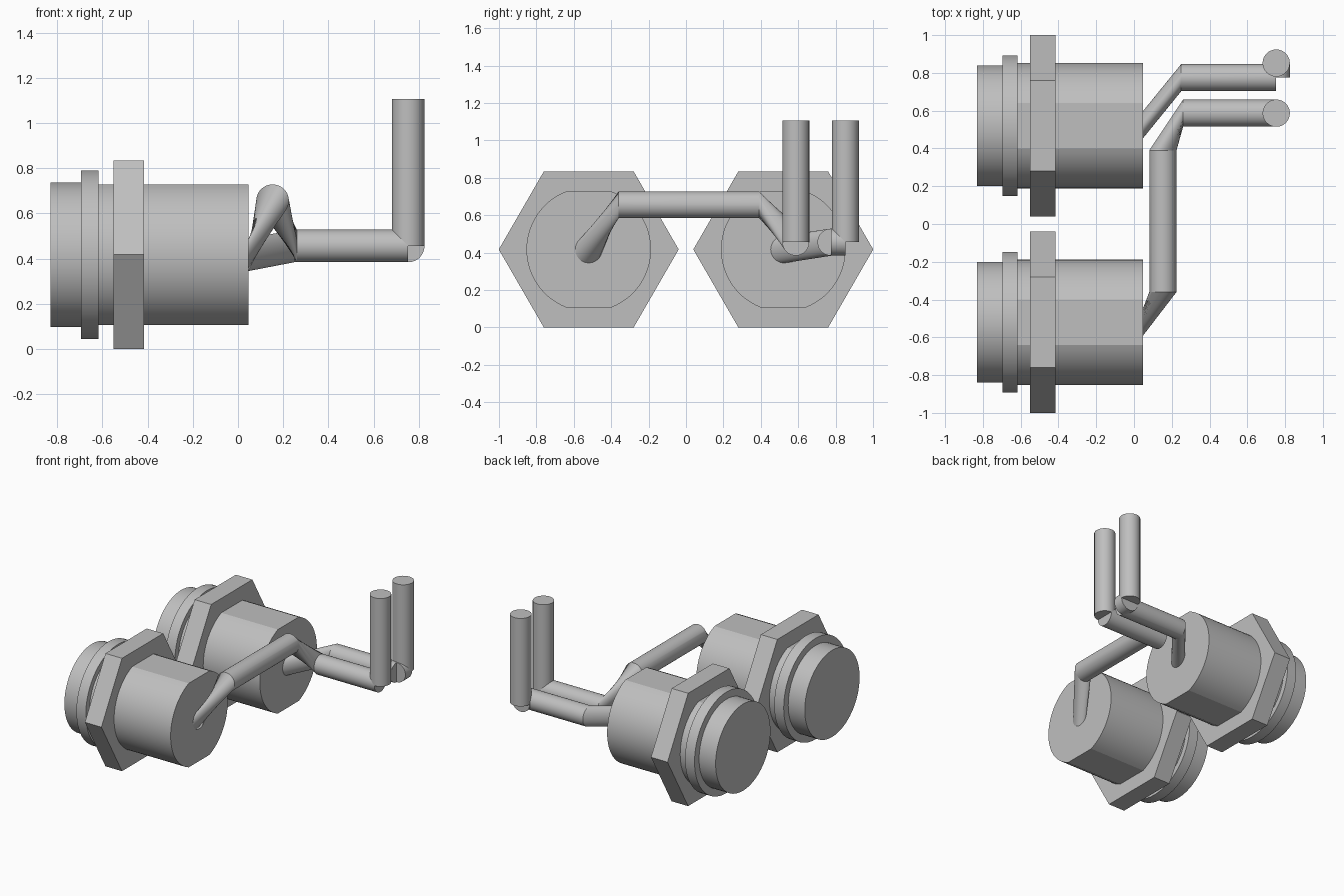
import bpy
import bmesh
from math import radians, cos, sin, asin, tau
from mathutils import Vector

cube = bpy.data.objects.get("Cube")
if cube:
    bpy.data.objects.remove(cube, do_unlink=True)

# One plain grey metal
metal = bpy.data.materials.new("grey metal")
metal.use_nodes = True
GREY = (0.52, 0.52, 0.52, 1)
metal.diffuse_color = GREY
metal.node_tree.nodes["Principled BSDF"].inputs["Base Color"].default_value = GREY

# In-plane axes for a cross-section that faces along x, y or z
FRAMES = {
    "x": (Vector((0, 1, 0)), Vector((0, 0, 1))),
    "y": (Vector((-1, 0, 0)), Vector((0, 0, 1))),
    "z": (Vector((1, 0, 0)), Vector((0, 1, 0))),
}


def circle(r, sides=48):
    return [(r * cos(tau * i / sides), r * sin(tau * i / sides)) for i in range(sides)]


def flatted_circle(r, half_height, steps=28):
    """Circle with its top and bottom cut flat."""
    a = asin(half_height / r)
    arc = [-a + 2 * a * i / steps for i in range(steps + 1)]
    right = [(r * cos(t), r * sin(t)) for t in arc]
    return right + [(-y, -z) for y, z in right]


def loft(name, section, stations):
    """Skin one cross-section through (centre, facing axis) stations, capped."""
    bm = bmesh.new()
    rings = []
    for centre, axis in stations:
        u, v = FRAMES[axis]
        rings.append([bm.verts.new(Vector(centre) + u * a + v * b) for a, b in section])
    n = len(section)
    for low, high in zip(rings, rings[1:]):
        for i in range(n):
            j = (i + 1) % n
            bm.faces.new((low[i], low[j], high[j], high[i]))
    bm.faces.new(rings[0][::-1])
    bm.faces.new(rings[-1])
    bmesh.ops.recalc_face_normals(bm, faces=bm.faces)
    mesh = bpy.data.meshes.new(name)
    bm.to_mesh(mesh)
    bm.free()
    mesh.materials.append(metal)
    obj = bpy.data.objects.new(name, mesh)
    bpy.context.collection.objects.link(obj)
    bpy.ops.object.select_all(action="DESELECT")
    obj.select_set(True)
    bpy.context.view_layer.objects.active = obj
    bpy.ops.object.shade_smooth_by_angle(angle=radians(16))
    return obj


# Two identical threaded fittings, lying along x
AXIS_Z = 0.417
PARTS = [
    ("end_cap", circle(0.32, 64), -0.83, -0.695),
    ("flange", circle(0.373, 64), -0.695, -0.618),
    ("barrel", flatted_circle(0.333, 0.31), -0.618, 0.047),
    ("hex_nut", circle(0.481, 6), -0.55, -0.415),
]
for side, y in (("front", -0.52), ("back", 0.52)):
    for part, section, x0, x1 in PARTS:
        loft(f"{side}_{part}", section, [((x0, y, AXIS_Z), "x"), ((x1, y, AXIS_Z), "x")])

# Bent leads
wire = circle(0.072)
LEAD_X, LEAD_Z, TOP_Z = 0.753, 0.456, 1.106
loft("front_lead", wire, [
    ((0.047, -0.52, AXIS_Z), "x"),
    ((0.153, -0.36, 0.656), "y"),
    ((0.153, 0.39, 0.656), "y"),
    ((0.26, 0.587, LEAD_Z), "x"),
    ((LEAD_X, 0.587, LEAD_Z), "x"),
])
loft("back_lead", wire, [
    ((0.047, 0.525, AXIS_Z), "x"),
    ((0.25, 0.775, LEAD_Z), "x"),
    ((LEAD_X, 0.775, LEAD_Z), "x"),
])
loft("back_lead_jog", wire, [((LEAD_X, 0.775, LEAD_Z), "y"), ((LEAD_X, 0.852, LEAD_Z), "y")])

# Upright pins
for side, y in (("front", 0.587), ("back", 0.852)):
    loft(f"{side}_pin", wire, [((LEAD_X, y, LEAD_Z), "z"), ((LEAD_X, y, TOP_Z), "z")])
